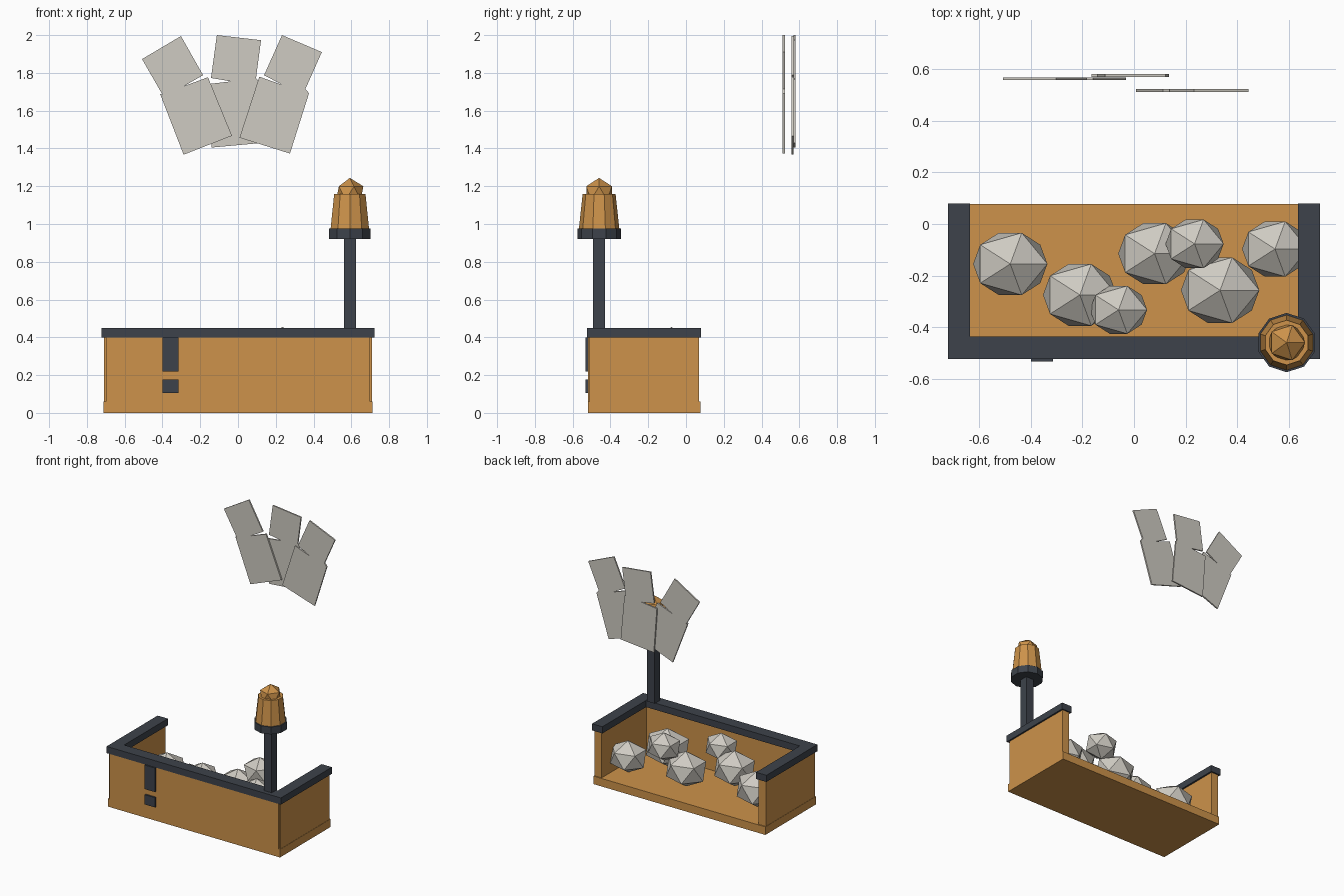
import bpy
import bmesh
from mathutils import Matrix, Vector

if "Cube" in bpy.data.objects:
    bpy.data.objects.remove(bpy.data.objects["Cube"], do_unlink=True)


def material(name, rgb):
    m = bpy.data.materials.new(name)
    m.use_nodes = True
    m.diffuse_color = (*rgb, 1)
    m.node_tree.nodes["Principled BSDF"].inputs["Base Color"].default_value = (*rgb, 1)
    return m


wood = material("amber wood", (0.61, 0.29, 0.069))
iron = material("dark iron", (0.047, 0.055, 0.07))
stone = material("pale stone", (0.62, 0.595, 0.54))


def finish(name, bm, mat):
    bmesh.ops.recalc_face_normals(bm, faces=bm.faces)
    mesh = bpy.data.meshes.new(name)
    bm.to_mesh(mesh)
    bm.free()
    mesh.materials.append(mat)
    ob = bpy.data.objects.new(name, mesh)
    bpy.context.scene.collection.objects.link(ob)
    return ob


def box(name, x, y, z, mat):
    """Box from its (low, high) range on each axis."""
    bm = bmesh.new()
    size = [b - a for a, b in (x, y, z)]
    mid = [(a + b) / 2 for a, b in (x, y, z)]
    bmesh.ops.create_cube(bm, size=1, matrix=Matrix.LocRotScale(Vector(mid), None, Vector(size)))
    return finish(name, bm, mat)


def cone(name, centre, z, r_low, r_high, sides, mat):
    bm = bmesh.new()
    place = Matrix.Translation((*centre, sum(z) / 2))
    bmesh.ops.create_cone(bm, cap_ends=True, segments=sides, radius1=r_low,
                          radius2=r_high, depth=z[1] - z[0], matrix=place)
    return finish(name, bm, mat)


def ico(name, centre, scale, mat):
    bm = bmesh.new()
    place = Matrix.LocRotScale(Vector(centre), None, Vector(scale))
    bmesh.ops.create_icosphere(bm, subdivisions=1, radius=1, matrix=place)
    return finish(name, bm, mat)


def sheet(name, outline, y, mat, thick=0.011):
    """Thin upright sheet cut to an (x, z) outline."""
    bm = bmesh.new()
    face = bm.faces.new([bm.verts.new((px, y, pz)) for px, pz in outline])
    grown = bmesh.ops.extrude_face_region(bm, geom=[face])["geom"]
    bmesh.ops.translate(bm, vec=(0, thick, 0),
                        verts=[v for v in grown if isinstance(v, bmesh.types.BMVert)])
    return finish(name, bm, mat)


# Open-backed bin
box("bin_floor", (-0.712, 0.712), (-0.52, 0.078), (0, 0.06), wood)
box("front_wall", (-0.7, 0.7), (-0.52, -0.46), (0.06, 0.4), wood)
for side, s in (("left", 1), ("right", -1)):
    box(side + "_wall", sorted((s * 0.65, s * 0.71)), (-0.51, 0.07), (0.06, 0.4), wood)
    box(side + "_rail", sorted((s * 0.637, s * 0.722)), (-0.437, 0.08), (0.4, 0.45), iron)
box("front_rail", (-0.722, 0.722), (-0.524, -0.437), (0.4, 0.45), iron)

# Front latch
box("latch_strap", (-0.4, -0.315), (-0.533, -0.52), (0.22, 0.4), iron)
box("latch_catch", (-0.4, -0.315), (-0.533, -0.52), (0.105, 0.178), iron)

# Corner lamp
lamp = (0.592, -0.46)
box("lamp_post", (0.56, 0.624), (-0.492, -0.428), (0.45, 0.92), iron)
cone("lamp_base", lamp, (0.92, 0.975), 0.115, 0.115, 10, iron)
cone("lamp_body", lamp, (0.975, 1.16), 0.107, 0.087, 10, wood)
ico("lamp_cap", (*lamp, 1.164), (0.08, 0.08, 0.08), wood)

# Rocks: x, y, z, radius
rocks = [
    (-0.48, -0.155, 0.195, 0.161), (-0.21, -0.275, 0.23, 0.16),
    (-0.06, -0.333, 0.33, 0.124), (0.08, -0.115, 0.21, 0.158),
    (0.235, -0.077, 0.35, 0.126), (0.334, -0.257, 0.25, 0.17),
    (0.547, -0.097, 0.185, 0.143),
]
for i, (x, y, z, r) in enumerate(rocks, 1):
    ico("rock_%d" % i, (x, y, z), (r, r * 0.88, r * 0.83), stone)

# Three notched sheets fanned out above the bin
sheet("sheet_right", [(-0.508, 1.873), (-0.302, 1.995), (-0.185, 1.788), (-0.286, 1.73),
                      (-0.159, 1.777), (-0.032, 1.467), (-0.288, 1.367), (-0.413, 1.69),
                      (-0.4, 1.685)], 0.558, stone)
sheet("sheet_middle", [(-0.112, 2.0), (0.122, 1.973), (0.095, 1.77), (0.104, 1.765),
                       (0.135, 1.43), (-0.14, 1.405), (-0.165, 1.74), (-0.037, 1.755),
                       (-0.143, 1.773)], 0.57, stone)
sheet("sheet_left", [(0.233, 2.0), (0.444, 1.91), (0.357, 1.715), (0.376, 1.692),
                     (0.275, 1.373), (0.008, 1.457), (0.113, 1.78), (0.238, 1.735),
                     (0.138, 1.788)], 0.512, stone)
